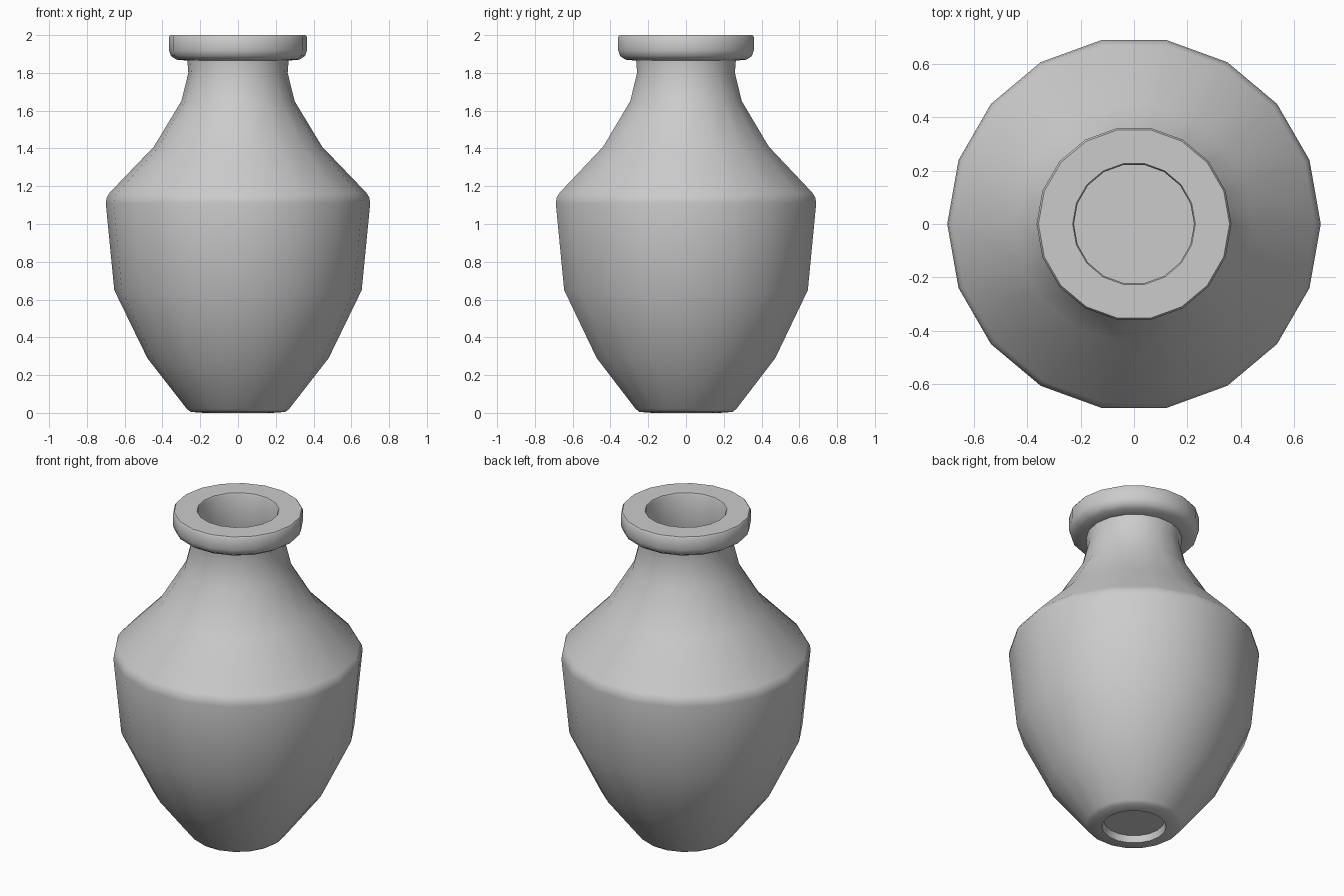
import bpy, bmesh, math

if "Cube" in bpy.data.objects:
    bpy.data.objects.remove(bpy.data.objects["Cube"])

SIDES = 18  # low-poly turned form, vertex on the +x axis

# Closed-end profile (radius, height): recessed foot, body, lip, hollow interior
PROFILE = [
    (0, 0.04), (0.17, 0.04), (0.18, 0.0), (0.25, 0.005), (0.27, 0.02),   # foot
    (0.48, 0.29), (0.655, 0.65), (0.70, 1.11), (0.695, 1.14), (0.68, 1.165),  # body
    (0.445, 1.41), (0.30, 1.65), (0.263, 1.80), (0.268, 1.865),          # shoulder, neck
    (0.325, 1.87), (0.355, 1.89), (0.365, 1.92), (0.365, 1.99), (0.358, 2.0),  # lip
    (0.23, 2.0), (0.225, 1.99),                                          # mouth
    (0.225, 1.80), (0.26, 1.64), (0.40, 1.39), (0.65, 1.13),             # interior
    (0.615, 0.66), (0.445, 0.31), (0.24, 0.07), (0, 0.07),
]


def lathe(name, profile, sides):
    bm = bmesh.new()
    rings = []
    for r, z in profile:
        if r == 0:
            rings.append([bm.verts.new((0, 0, z))] * sides)
        else:
            rings.append([bm.verts.new((r * math.cos(a), r * math.sin(a), z))
                          for a in (2 * math.pi * i / sides for i in range(sides))])
    for lo, hi in zip(rings, rings[1:]):
        for i in range(sides):
            j = (i + 1) % sides
            corners = dict.fromkeys((lo[i], lo[j], hi[j], hi[i]))
            bm.faces.new(list(corners))
    bmesh.ops.recalc_face_normals(bm, faces=bm.faces)
    mesh = bpy.data.meshes.new(name)
    bm.to_mesh(mesh)
    bm.free()
    obj = bpy.data.objects.new(name, mesh)
    bpy.context.collection.objects.link(obj)
    return obj


# Vase, smooth around its sides with crisp lip and foot edges
vase = lathe("vase", PROFILE, SIDES)
bpy.context.view_layer.objects.active = vase
vase.select_set(True)
bpy.ops.object.shade_smooth_by_angle(angle=math.radians(42))
